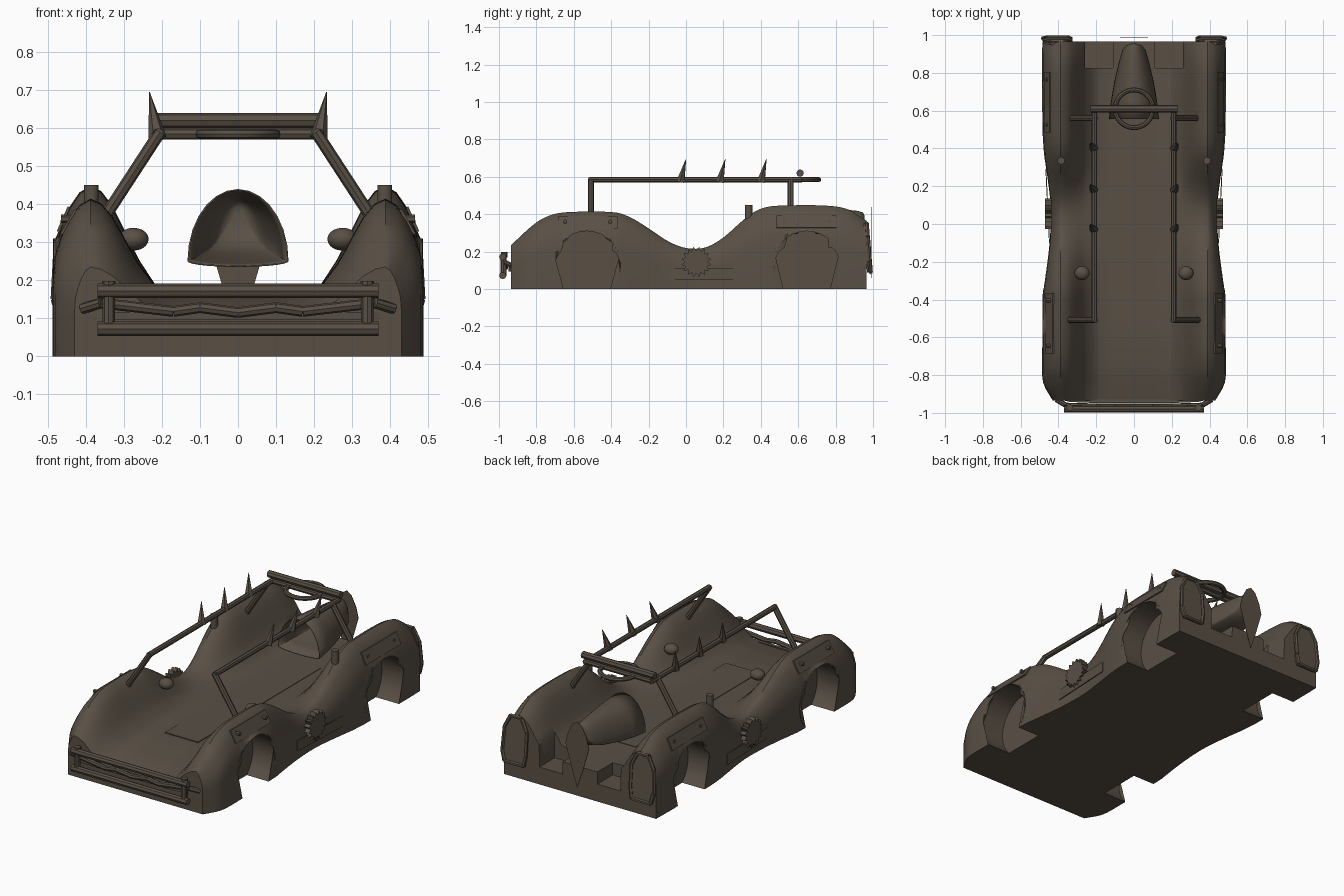
import bpy, bmesh, math
from mathutils import Vector

cube = bpy.data.objects.get("Cube")
if cube:
    bpy.data.objects.remove(cube)

paint = bpy.data.materials.new("dark_brown_metal")
paint.use_nodes = True
color = (0.1, 0.08, 0.06, 1)
paint.diffuse_color = color
paint.node_tree.nodes["Principled BSDF"].inputs["Base Color"].default_value = color


def finish(bm, name, smooth=None):
    bmesh.ops.remove_doubles(bm, verts=bm.verts, dist=1e-5)
    bmesh.ops.recalc_face_normals(bm, faces=bm.faces)
    mesh = bpy.data.meshes.new(name)
    bm.to_mesh(mesh)
    bm.free()
    obj = bpy.data.objects.new(name, mesh)
    bpy.context.collection.objects.link(obj)
    mesh.materials.append(paint)
    if smooth:
        mesh.shade_smooth()
        mesh.set_sharp_from_angle(angle=math.radians(smooth))
    return obj


def loft(rings, name, cap_start=True, cap_end=True, smooth=40):
    bm = bmesh.new()
    rows = [[bm.verts.new(p) for p in ring] for ring in rings]
    n = len(rows[0])
    for a, b in zip(rows, rows[1:]):
        for i in range(n):
            j = (i + 1) % n
            bm.faces.new((a[i], a[j], b[j], b[i]))
    if cap_start:
        bm.faces.new(rows[0])
    if cap_end:
        bm.faces.new(rows[-1])
    return finish(bm, name, smooth)


def rod(name, a, b, r1, r2=None, sides=8):
    a, b = Vector(a), Vector(b)
    bm = bmesh.new()
    bmesh.ops.create_cone(bm, cap_ends=True, segments=sides, radius1=r1,
                          radius2=r1 if r2 is None else r2, depth=(b - a).length)
    turn = (b - a).to_track_quat('Z', 'Y').to_matrix().to_4x4()
    turn.translation = (a + b) / 2
    bm.transform(turn)
    return finish(bm, name, 40)


def extrude_outline(name, points, offset):
    top = [Vector(p) + Vector(offset) for p in points]
    return loft([points, top], name, smooth=None)


# Body stations: y, half width, fender height, deck height
stations = [
    (-.935, .43, .235, .11), (-.85, .478, .315, .13), (-.78, .487, .37, .145), (-.70, .487, .402, .155),
    (-.6, .485, .413, .165), (-.38, .482, .41, .17), (-.3, .472, .385, .17), (-.2, .458, .325, .17),
    (-.1, .447, .258, .17), (-.02, .442, .224, .17), (.05, .44, .215, .17), (.12, .443, .228, .17),
    (.2, .452, .276, .17), (.3, .466, .364, .17), (.36, .475, .41, .17), (.42, .48, .436, .17),
    (.5, .484, .446, .17), (.75, .487, .446, .17), (.87, .487, .425, .17), (.965, .485, .365, .17)]
inner = [(.11, 0), (.111, 0), (.18, .01), (.22, .08), (.259, .295), (.26, .3), (.28, .44),
         (.305, .63), (.33, .81), (.36, .95)]
outer = [(.3, .96), (.55, .88), (.78, .77), (.94, .66), (1, .5)]
WELLS, WELL_R, WELL_Z, WELL_X = (-.53, .645), .18, .13, .34


def profile(y):
    """Smoothly interpolated width, fender height and deck height."""
    last = len(stations) - 1
    i = max(k for k in range(last) if stations[k][0] <= y or k == 0)

    def slope(k):
        a, b = stations[max(k - 1, 0)], stations[min(k + 1, last)]
        return (Vector(b[1:]) - Vector(a[1:])) / (b[0] - a[0])
    p, q = stations[i], stations[i + 1]
    span = q[0] - p[0]
    t = (y - p[0]) / span
    ease = t * t * (3 - 2 * t)
    return (Vector(p[1:]).lerp(Vector(q[1:]), ease)
            + span * t * (1 - t) * ((1 - t) * slope(i) - t * slope(i + 1)))


def section(y, arch_y, arch_z, foot_y, notch=False):
    """Closed cross-section whose lower corner follows the wheel arch."""
    w, h, d = profile(y)
    half = [(x, y, .1 if notch and .11 < x < .26 else d + f * (h - d)) for x, f in inner]
    half.append((.388, y, h))
    for t, f in outer:
        x = .388 + t * (w - .388)
        half.append((x, y, f * h) if f * h > arch_z else (x, arch_y, arch_z))
    half += [(w, arch_y, arch_z), (WELL_X, arch_y, arch_z), (WELL_X, foot_y, 0)]
    return half + [(-x, py, z) for x, py, z in reversed(half)]


# Plain sections between the wheels, arched ones over them
sections = []
for i in range(61):
    y = -.935 + 1.9 * i / 60
    if all(abs(y - c) > WELL_R + .005 for c in WELLS):
        sections.append((y, y, 0, y, y > .825))
reach = math.asin(WELL_Z / WELL_R)
foot = WELL_R * math.cos(reach)
steps = 22
for c in WELLS:
    for k in range(steps + 1):
        a = math.pi + reach - (math.pi + 2 * reach) * k / steps
        dy = WELL_R * math.cos(a)
        z = max(0, WELL_Z + WELL_R * math.sin(a))
        sections.append((c - WELL_R * math.cos(math.pi * k / steps), c + dy, z,
                         c + max(-foot, min(foot, dy))))
sections.append((.8255, .8255, 0, .8255, True))
sections.sort(key=lambda s: s[0])
loft([section(*s) for s in sections], "car_body", smooth=35)

# Raised floor strip down the middle and rounded nose lip
strip = [(-.1, -.52), (.11, -.52), (.11, .6), (-.1, .6)]
extrude_outline("floor_strip", [(x, y, .165) for x, y in strip], (0, 0, .008))
lip = [(-.39, -.93), (-.34, -.942), (-.2, -.948), (.2, -.948), (.34, -.942), (.39, -.93)]
extrude_outline("nose_lip", [(x, y, .095) for x, y in lip], (0, 0, .022))

# Hollow tapered fairing behind the seat
rings = []
for y, w, base, top in [(.555, .133, .25, .44), (.65, .122, .255, .438), (.75, .105, .265, .432),
                        (.85, .082, .28, .425), (.92, .062, .3, .418), (.945, .042, .33, .41),
                        (.955, .01, .382, .394)]:
    ring = []
    for i in range(28):
        a = math.tau * i / 28
        z = base + math.sin(a) * ((top - base) if math.sin(a) > 0 else .015)
        ring.append((w * math.cos(a), y, z))
    rings.append(ring)
fairing = loft(rings, "seat_fairing", cap_start=False)
fairing.modifiers.new("shell", 'SOLIDIFY').thickness = .004

# Thin pointed tail plate
tail = [(0, .06), (.04, .18), (.075, .3), (.06, .36), (.03, .42), (0, .44)]
tail += [(-x, z) for x, z in tail[-2:0:-1]]
extrude_outline("tail_plate", [(x, .988, z) for x, z in tail], (0, .003, 0))

# Upper cage: cross bars and ring
rod("cage_cross_bar_upper", (-.23, .61, .62), (.23, .61, .62), .02)
rod("cage_cross_bar_lower", (-.21, .61, .585), (.21, .61, .585), .015)
ring_rows = []
for i in range(29):
    a = math.tau * i / 28
    ring_rows.append([((.1 + .013 * math.cos(b)) * math.cos(a), .61 + (.1 + .013 * math.cos(b)) * math.sin(a),
                       .585 + .013 * math.sin(b)) for b in [math.tau * k / 8 for k in range(8)]])
loft(ring_rows, "cage_ring", False, False)

for s in (-1, 1):
    # Roll bars, legs and spikes
    rod("cage_side_rail", (s * .21, -.515, .585), (s * .21, .62, .585), .015)
    for y in (-.508, .56):
        rod("cage_leg", (s * .205, y, .59), (s * .345, y, .375), .016)
    for y in (-.03, .18, .4):
        rod("cage_spike", (s * .212, y, .575), (s * .233, y + .03, .695), .024, .001, 6)

    # Exhaust stub and egg-shaped lamp
    rod("fender_stub", (s * .386, .335, .34), (s * .386, .335, .45), .02, sides=10)
    bm = bmesh.new()
    bmesh.ops.create_uvsphere(bm, u_segments=16, v_segments=10, radius=1)
    for v in bm.verts:
        v.co = (s * .275 + v.co.x * .04, -.26 + v.co.y * .037, .308 + v.co.z * .03)
    finish(bm, "inner_lamp", 60)

    # Saw blade and plate on the flank
    teeth = []
    for i in range(32):
        r = .082 if i % 2 else .062
        a = math.tau * i / 32
        teeth.append((s * .436, .055 + r * math.cos(a), .145 + r * math.sin(a)))
    extrude_outline("saw_blade", teeth, (s * .034, 0, 0))
    flank = [(-.1, .05), (.29, .05), (.29, .11), (-.1, .11)]
    extrude_outline("flank_plate", [(s * (.445 if y < 0 else .464), y, z) for y, z in flank], (s * .005, 0, 0))

    # Bolted plates over the wheels
    for y, low, high, lift in ((-.525, .461, .424, 0), (.645, .47, .441, .007)):
        quad = [(s * low, y - .16, .32 + lift), (s * low, y + .16, .32 + lift),
                (s * high, y + .16, .385 + lift), (s * high, y - .16, .385 + lift)]
        extrude_outline("arch_plate", quad, (s * .007, 0, .002))
        for dy in (-.12, .12):
            rod("arch_bolt", (s * .44, y + dy, .36), (s * .466, y + dy, .362), .011, sides=6)

    # Tilted framed panels on the rear of the fenders
    panel = [(.345, .09), (.465, .09), (.482, .15), (.475, .28), (.44, .35), (.37, .35), (.335, .28), (.335, .15)]
    pts = [Vector((s * x, .995 - .08 * z, z)) for x, z in panel]
    extrude_outline("rear_panel", [p - Vector((0, .02, 0)) for p in pts], (0, .022, 0))
    for a, b in zip(pts, pts[1:] + pts[:1]):
        rod("rear_panel_frame", a, b, .011, sides=6)

    # Front bumper uprights and bent middle bar
    rod("bumper_upright", (s * .34, -.975, .07), (s * .34, -.975, .185), .016)
    rod("bumper_bolt", (s * .34, -.972, .17), (s * .34, -.972, .198), .018)
    path = [(.41, -.93, .125), (.36, -.96, .14), (.17, -.965, .118), (.1, -.965, .128), (0, -.965, .115)]
    for a, b in zip(path, path[1:]):
        rod("bumper_wave_bar", (s * a[0], a[1], a[2]), (s * b[0], b[1], b[2]), .014)

# Front bumper main bars
rod("bumper_upper_bar", (-.37, -.98, .172), (.37, -.98, .172), .019)
rod("bumper_lower_bar", (-.37, -.98, .072), (.37, -.98, .072), .019)
